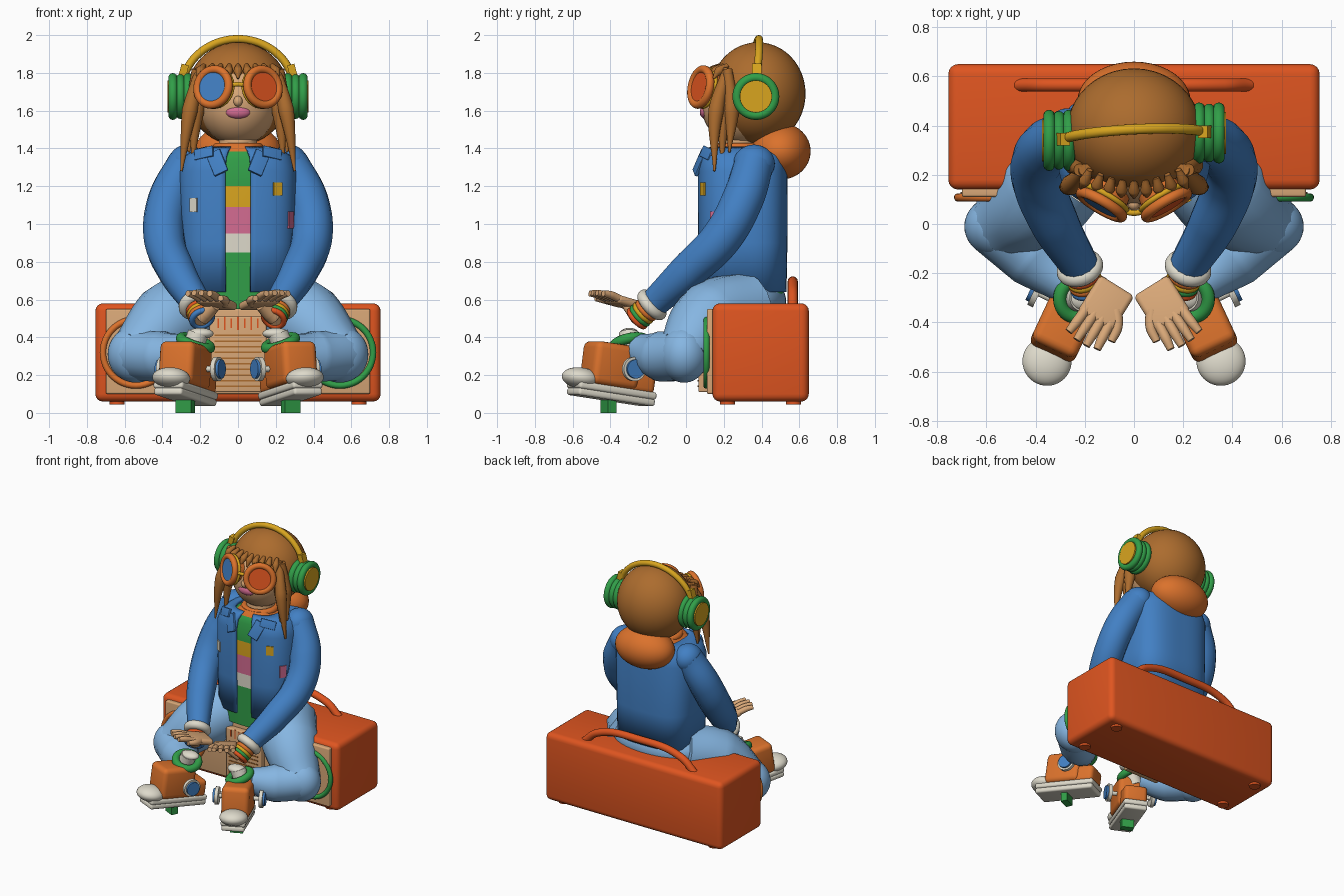
import bpy, bmesh, math
from mathutils import Vector, Matrix, Euler

if "Cube" in bpy.data.objects:
    bpy.data.objects.remove(bpy.data.objects["Cube"])


def material(name, code):
    rgb = [int(code[i:i + 2], 16) / 255 for i in (0, 2, 4)]
    col = [c / 12.92 if c < 0.04 else ((c + 0.055) / 1.055) ** 2.4 for c in rgb] + [1]
    m = bpy.data.materials.new(name)
    m.use_nodes = True
    m.diffuse_color = col
    m.node_tree.nodes["Principled BSDF"].inputs["Base Color"].default_value = col
    return m


RED = material("red orange", "DF5520")
ORANGE = material("orange", "DB722C")
BROWN = material("brown", "AC6C2E")
SKIN = material("tan", "D9A878")
BLUE = material("denim blue", "4280C4")
LIGHT = material("light blue", "86B6E2")
GREEN = material("green", "319E48")
YELLOW = material("yellow", "D9A51F")
WHITE = material("off white", "DEDACB")
PINK = material("pink", "D46C92")


def finish(name, mesh, mats, matrix=Matrix(), angle=40):
    ob = bpy.data.objects.new(name, mesh)
    bpy.context.collection.objects.link(ob)
    ob.matrix_world = matrix
    for m in mats:
        mesh.materials.append(m)
    bpy.ops.object.select_all(action='DESELECT')
    ob.select_set(True)
    bpy.context.view_layer.objects.active = ob
    bpy.ops.object.shade_smooth_by_angle(angle=math.radians(angle))
    return ob


def from_bm(name, bm, mats, matrix=Matrix()):
    bmesh.ops.recalc_face_normals(bm, faces=bm.faces)
    mesh = bpy.data.meshes.new(name)
    bm.to_mesh(mesh)
    bm.free()
    return finish(name, mesh, mats, matrix)


def place(loc, rot=(0, 0, 0)):
    return Matrix.Translation(loc) @ Euler([math.radians(a) for a in rot]).to_matrix().to_4x4()


def aim(loc, axis):
    return Matrix.Translation(loc) @ Vector(axis).to_track_quat('Z', 'Y').to_matrix().to_4x4()


def ball(name, loc, radii, mat, base=Matrix()):
    bm = bmesh.new()
    bmesh.ops.create_uvsphere(bm, u_segments=40, v_segments=24, radius=1)
    bmesh.ops.scale(bm, vec=radii, verts=bm.verts)
    return from_bm(name, bm, [mat], base @ place(loc))


def box(name, loc, size, mat, base=Matrix(), rot=(0, 0, 0), bevel=0.0):
    bm = bmesh.new()
    bmesh.ops.create_cube(bm, size=1)
    bmesh.ops.scale(bm, vec=size, verts=bm.verts)
    if bevel:
        bmesh.ops.bevel(bm, geom=bm.edges[:], offset=bevel, segments=4, profile=0.5, affect='EDGES')
    return from_bm(name, bm, [mat], base @ place(loc, rot))


def rod(name, a, b, r1, mat, r2=None, base=Matrix()):
    a, b = Vector(a), Vector(b)
    bm = bmesh.new()
    bmesh.ops.create_cone(bm, cap_ends=True, segments=40, radius1=r1,
                          radius2=r1 if r2 is None else r2, depth=(b - a).length)
    return from_bm(name, bm, [mat], base @ aim((a + b) / 2, b - a))


def ring(name, loc, axis, big, small, mat):
    pts = [(big * math.cos(t * math.tau / 48), big * math.sin(t * math.tau / 48), 0) for t in range(48)]
    return tube(name, pts, [small] * 48, mat, aim(loc, axis), True)


def tube(name, pts, radii, mat, base=Matrix(), closed=False):
    cu = bpy.data.curves.new(name, 'CURVE')
    cu.dimensions = '3D'
    cu.bevel_depth = 1
    cu.bevel_resolution = 5
    cu.use_fill_caps = True
    sp = cu.splines.new('POLY' if closed else 'BEZIER')
    dots = sp.points if closed else sp.bezier_points
    dots.add(len(pts) - 1)
    sp.use_cyclic_u = closed
    for d, p, r in zip(dots, pts, radii):
        d.co = (*p, 1) if closed else p
        d.radius = r
        if not closed:
            d.handle_left_type = d.handle_right_type = 'AUTO'
    tmp = bpy.data.objects.new("tmp_curve", cu)
    bpy.context.collection.objects.link(tmp)
    dg = bpy.context.evaluated_depsgraph_get()
    mesh = bpy.data.meshes.new_from_object(tmp.evaluated_get(dg))
    bpy.data.objects.remove(tmp)
    return finish(name, mesh, [mat], base, 50)


def loft(name, rows, mats, gap=0.0, colour=None):
    """Rounded-square body rows of (z, rx, ry), open at the front when gap is set."""
    n, bm, loops = 64, bmesh.new(), []
    for z, rx, ry in rows:
        loop = []
        for i in range(n + (gap > 0)):
            t = -math.pi / 2 + gap + (math.tau - 2 * gap) * i / n
            c, s = math.cos(t), math.sin(t)
            k = (abs(c) ** 3 + abs(s) ** 3) ** (-1 / 3)
            loop.append(bm.verts.new((rx * c * k, 0.3 + ry * s * k, z)))
        loops.append(loop)
    for j in range(len(rows) - 1):
        a, b = loops[j], loops[j + 1]
        for i in range(n):
            f = bm.faces.new((a[i], a[(i + 1) % len(a)], b[(i + 1) % len(a)], b[i]))
            f.material_index = colour[j] if colour else 0
    if not gap:
        bm.faces.new(loops[0])
        bm.faces.new(loops[-1]).material_index = colour[-1]
    return from_bm(name, bm, mats)


# portable stereo
box("stereo_case", (0, 0.395, 0.32), (1.51, 0.51, 0.52), RED, bevel=0.04)
box("stereo_front_panel", (0, 0.135, 0.325), (1.4, 0.05, 0.45), SKIN, bevel=0.01)
box("stereo_deck", (0, 0.1, 0.31), (0.3, 0.07, 0.4), SKIN, bevel=0.008)
for i in range(10):
    box("deck_slot", (0, 0.064, 0.14 + i * 0.03), (0.25, 0.006, 0.008), BROWN)
for i in range(7):
    box("tuner_tick", (-0.105 + i * 0.035, 0.064, 0.475), (0.008, 0.006, 0.05 + 0.02 * (i % 2)), RED)
tube("stereo_handle", [(-0.47, 0.565, 0.56), (-0.36, 0.565, 0.65), (0, 0.565, 0.695), (0.36, 0.565, 0.65),
                       (0.47, 0.565, 0.56)], [0.027] * 5, RED)
for s, mat in ((-1, ORANGE), (1, GREEN)):
    ring("speaker_ring", (s * 0.54, 0.108, 0.32), (0, 1, 0), 0.175, 0.017, mat)
    rod("speaker_cone", (s * 0.54, 0.105, 0.32), (s * 0.54, 0.13, 0.32), 0.165, SKIN)
    for y in (0.22, 0.57):
        rod("stereo_foot", (s * 0.64, y, 0.045), (s * 0.64, y, 0.08), 0.04, RED)

# shirt and open jacket
loft("striped_shirt", [(0.55, 0.27, 0.217), (0.85, 0.28, 0.217), (0.95, 0.28, 0.217), (1.09, 0.28, 0.217),
                       (1.2, 0.27, 0.217), (1.34, 0.24, 0.21), (1.385, 0.15, 0.19), (1.42, 0.11, 0.16)],
     [GREEN, WHITE, PINK, YELLOW, ORANGE], colour=[0, 1, 2, 3, 0, 0, 4])
jacket = loft("jacket", [(0.64, 0.3, 0.232), (0.9, 0.305, 0.237), (1.28, 0.31, 0.238), (1.36, 0.28, 0.225),
                         (1.395, 0.23, 0.2), (1.41, 0.17, 0.17)], [BLUE], gap=0.215)
mod = jacket.modifiers.new("thickness", 'SOLIDIFY')
mod.thickness = 0.02
for x, z, w, h, mat in ((-0.235, 1.1, 0.045, 0.075, WHITE), (0.21, 1.185, 0.05, 0.07, YELLOW),
                        (0.28, 1.02, 0.05, 0.09, PINK)):
    u = abs(x) / 0.307
    v = (1 - u ** 3) ** (1 / 3)
    turn = math.degrees(math.atan2(u * u / 0.307, v * v / 0.238)) * (1 if x > 0 else -1)
    box("jacket_patch", (x, 0.3 - 0.24 * v, z), (w, 0.009, h), mat, rot=(0, 0, turn))

# trousers seat, neck and hood
ball("trousers_seat", (0, 0.33, 0.59), (0.36, 0.2, 0.16), LIGHT)
rod("neck", (0, 0.27, 1.36), (0, 0.29, 1.5), 0.1, SKIN)
ring("shirt_collar", (0, 0.27, 1.405), (0, 0, 1), 0.11, 0.025, ORANGE)
ball("hood", (0, 0.5, 1.385), (0.23, 0.16, 0.15), ORANGE)

# head and hair
ball("face", (0, 0.29, 1.635), (0.205, 0.21, 0.22), SKIN)
ball("hair", (0, 0.38, 1.69), (0.272, 0.253, 0.272), BROWN)
ball("nose", (0, 0.08, 1.65), (0.024, 0.025, 0.028), SKIN)
ball("lips", (0, 0.103, 1.592), (0.066, 0.03, 0.035), PINK)
for i in range(9):
    x = (i - 4) * 0.05
    tube("fringe_lock", [(x * 0.9, 0.18 + x * x, 1.84), (x, 0.135 + x * x, 1.81), (x * 1.08, 0.105 + x * x, 1.77)],
         [0.012, 0.024, 0.005], BROWN)

# headphones band
tube("headphone_band", [(0.3 * math.cos(a), 0.35 + 0.035 * math.sin(a) + 0.015 * math.cos(a), 1.7 + 0.279 * math.sin(a))
                        for a in [math.radians(15 + 15 * i) for i in range(11)]], [0.021] * 11, YELLOW)
tube("goggle_bridge", [(-0.05, 0.055, 1.73), (0, 0.045, 1.74), (0.05, 0.055, 1.73)], [0.012] * 3, YELLOW)

for s in (-1, 1):
    side = "left" if s > 0 else "right"
    # headphone cups
    y = 0.355 + 0.015 * s
    cup = lambda x: (s * x, y, 1.675)
    rod(side + "_ear_cup", cup(0.24), cup(0.36), 0.1, GREEN)
    for x, r in ((0.265, 0.1), (0.305, 0.095), (0.345, 0.1)):
        ring(side + "_ear_cup_ring", cup(x), (1, 0, 0), r, 0.024, GREEN)
    rod(side + "_ear_cap", cup(0.35), cup(0.374), 0.085, YELLOW)
    box(side + "_band_joint", (s * 0.288, y + 0.005, 1.81), (0.04, 0.05, 0.07), YELLOW, rot=(0, -s * 15, 0))

    # goggles
    eye, axis = Vector((s * 0.132, 0.078, 1.725)), Vector((s * 0.5, -0.86, 0.18)).normalized()
    rod(side + "_goggle_cup", eye - axis * 0.08, eye, 0.085, ORANGE, 0.1)
    ring(side + "_goggle_rim", eye, axis, 0.095, 0.022, ORANGE)
    ring(side + "_goggle_trim", eye - axis * 0.03, axis, 0.1, 0.012, YELLOW)
    rod(side + "_lens", eye, eye + axis * 0.012, 0.08, RED if s > 0 else BLUE)

    # long side locks
    for x0, x1, x2, y2, z2 in ((0.2, 0.255, 0.3, 0.15, 1.28), (0.19, 0.22, 0.24, 0.19, 1.33),
                               (0.22, 0.24, 0.26, 0.23, 1.38)):
        tube(side + "_hair_lock", [(s * x0, 0.22, 1.82), (s * x1, y2 + 0.01, 1.6), (s * x2, y2, z2)],
             [0.025, 0.042, 0.006], BROWN)

    # jacket lapel and sleeve
    box(side + "_lapel", (s * 0.11, 0.072, 1.325), (0.08, 0.018, 0.13), BLUE, rot=(-18, s * 25, s * 10), bevel=0.004)
    box(side + "_collar", (s * 0.18, 0.11, 1.375), (0.11, 0.018, 0.06), BLUE, rot=(-20, s * 12, s * 25), bevel=0.004)
    shoulder = (s * 0.27, 0.36, 1.32)
    ball(side + "_shoulder", shoulder, (0.1, 0.11, 0.1), BLUE)
    tube(side + "_sleeve", [shoulder, (s * 0.365, 0.3, 1.13), (s * 0.39, 0.19, 0.93), (s * 0.325, 0.01, 0.75),
                            (s * 0.22, -0.17, 0.58)], [0.105, 0.112, 0.11, 0.1, 0.078], BLUE)

    # cuff, bracelets and hand
    wrist, down = Vector((s * 0.22, -0.18, 0.572)), Vector((-s * 0.25, -0.66, -0.6)).normalized()
    ring(side + "_cuff", wrist, down, 0.065, 0.032, WHITE)
    rod(side + "_wrist", wrist, wrist + down * 0.12, 0.05, SKIN)
    for i, mat in enumerate((ORANGE, YELLOW, GREEN, RED) if s > 0 else (RED, YELLOW, ORANGE, BLUE)):
        ring(side + "_bracelet", wrist + down * (0.045 + i * 0.022), down, 0.055, 0.016, mat)
    tube(side + "_hand_heel", [wrist + down * 0.1, (s * 0.165, -0.27, 0.53), (s * 0.12, -0.31, 0.57)],
         [0.045, 0.042, 0.03], SKIN)
    hand = place((s * 0.115, -0.325, 0.583), (-14, 0, s * 32))
    box(side + "_palm", (0, 0, 0), (0.165, 0.18, 0.045), SKIN, hand, bevel=0.02)
    for i in range(4):
        x = (i - 1.5) * 0.041
        reach = -0.2 + 0.012 * abs(i - 1.5)
        tube(side + "_finger", [(x * 0.9, -0.05, 0), (x, -0.13, 0.01), (x * 1.1, reach, 0.006)],
             [0.022, 0.021, 0.016], SKIN, hand)
    tube(side + "_thumb", [(-s * 0.05, 0.0, 0), (-s * 0.09, -0.06, 0), (-s * 0.1, -0.12, -0.005)],
         [0.026, 0.022, 0.016], SKIN, hand)

    # crossed leg
    knee = (s * 0.54, -0.01, 0.31)
    tube(side + "_thigh", [(s * 0.2, 0.34, 0.56), (s * 0.36, 0.13, 0.49), knee], [0.195, 0.205, 0.145], LIGHT)
    ball(side + "_knee", knee, (0.15, 0.13, 0.15), LIGHT)
    tube(side + "_shin", [knee, (s * 0.4, -0.13, 0.3), (s * 0.27, -0.24, 0.33)], [0.138, 0.135, 0.09], LIGHT)
    rod(side + "_sock", (s * 0.26, -0.3, 0.3), (s * 0.21, -0.3, 0.42), 0.055, WHITE)
    ring(side + "_sock_band", (s * 0.225, -0.3, 0.37), (-s * 0.3, -0.2, 0.9), 0.08, 0.028, GREEN)
    ball(side + "_sock_top", (s * 0.2, -0.3, 0.42), (0.07, 0.05, 0.03), WHITE)

    # shoe with wheels and brake
    shoe = place((s * 0.28, -0.4, 0.1), (-8, 0, s * 25))
    box(side + "_sole_lower", (0, 0.005, -0.015), (0.165, 0.45, 0.04), WHITE, shoe, bevel=0.015)
    box(side + "_sole_upper", (0, 0.005, 0.02), (0.175, 0.455, 0.04), WHITE, shoe, bevel=0.015)
    box(side + "_shoe_upper", (0, -0.02, 0.15), (0.2, 0.27, 0.23), ORANGE, shoe, bevel=0.035)
    box(side + "_shoe_heel", (0, 0.07, 0.09), (0.17, 0.3, 0.13), ORANGE, shoe, bevel=0.03)
    ball(side + "_toe_cap", (0, -0.185, 0.06), (0.1, 0.1, 0.055), WHITE, shoe)
    rod(side + "_axle", (-0.16, 0.045, 0.14), (0.16, 0.045, 0.14), 0.015, WHITE, base=shoe)
    for t in (-1, 1):
        rod(side + "_wheel", (t * 0.145, 0.045, 0.14), (t * 0.17, 0.045, 0.14), 0.064, WHITE, base=shoe)
        rod(side + "_wheel_cap", (t * 0.16, 0.045, 0.14), (t * 0.185, 0.045, 0.14), 0.05, BLUE, base=shoe)
    box(side + "_brake", (s * 0.28, -0.41, 0.04), (0.09, 0.05, 0.08), GREEN, rot=(0, 0, s * 25))
